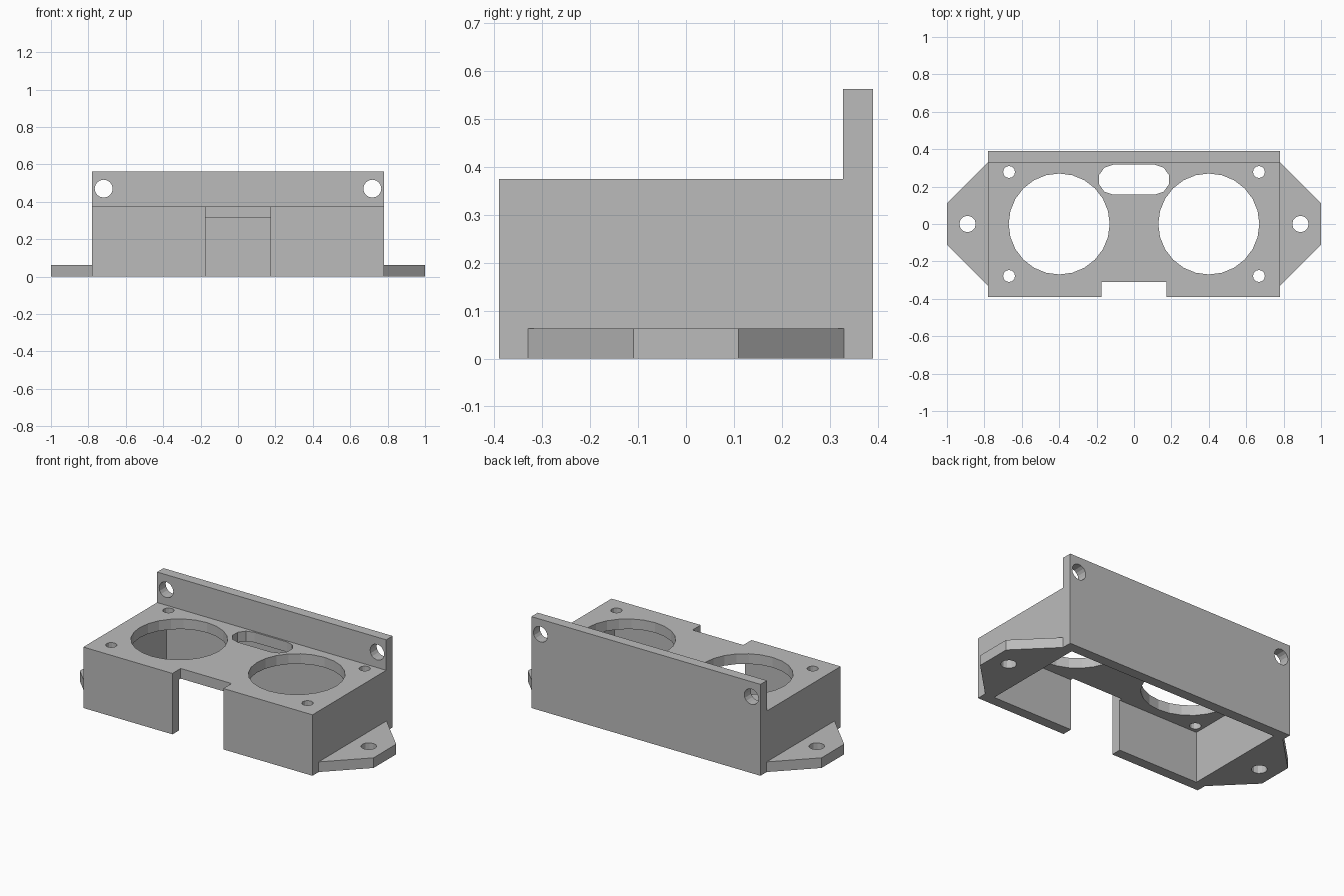
import bpy
import bmesh
from math import sin, cos, pi
from mathutils import Vector

cube = bpy.data.objects.get("Cube")
if cube:
    bpy.data.objects.remove(cube, do_unlink=True)

grey = bpy.data.materials.new("plain grey")
grey.use_nodes = True
colour = (0.5, 0.5, 0.5, 1)
grey.diffuse_color = colour
grey.node_tree.nodes["Principled BSDF"].inputs["Base Color"].default_value = colour

W, D, H = 0.78, 0.39, 0.375      # half width, half depth, deck height
T = 0.0625                       # wall thickness
TOP = 0.5625                     # top of back plate


def prism(name, outline, axis, lo, hi):
    """Extrude a 2D outline along x, y or z, from lo to hi."""
    def place(a, b, t):
        return {"x": (t, a, b), "y": (a, t, b), "z": (a, b, t)}[axis]
    bm = bmesh.new()
    base = bm.faces.new([bm.verts.new(place(a, b, lo)) for a, b in outline])
    moved = bmesh.ops.extrude_face_region(bm, geom=[base])["geom"]
    shift = Vector(place(0, 0, hi - lo))
    bmesh.ops.translate(bm, vec=shift, verts=[v for v in moved if isinstance(v, bmesh.types.BMVert)])
    bmesh.ops.recalc_face_normals(bm, faces=bm.faces)
    mesh = bpy.data.meshes.new(name)
    bm.to_mesh(mesh)
    bm.free()
    mesh.materials.append(grey)
    obj = bpy.data.objects.new(name, mesh)
    bpy.context.collection.objects.link(obj)
    return obj


def rect(x0, x1, y0, y1):
    return [(x0, y0), (x1, y0), (x1, y1), (x0, y1)]


def circle(x, y, r, n):
    return [(x + r * cos(2 * pi * i / n), y + r * sin(2 * pi * i / n)) for i in range(n)]


def combine(target, other, operation):
    """Apply a boolean and discard the helper object."""
    other.hide_render = True
    mod = target.modifiers.new("boolean", "BOOLEAN")
    mod.operation, mod.solver, mod.object = operation, "EXACT", other
    bpy.context.view_layer.update()
    graph = bpy.context.evaluated_depsgraph_get()
    mesh = bpy.data.meshes.new_from_object(target.evaluated_get(graph))
    target.modifiers.clear()
    target.data = mesh
    bpy.data.objects.remove(other, do_unlink=True)


# Housing with raised back plate, an L-shaped side profile
housing = prism("sensor_housing",
                [(-D, 0), (D, 0), (D, TOP), (D - T, TOP), (D - T, H), (-D, H)], "x", -W, W)

# Side mounting tabs
for s in (-1, 1):
    tab = [(s * 0.75, -0.33), (s * W, -0.33), (s, -0.11), (s, 0.11), (s * W, 0.33), (s * 0.75, 0.33)]
    combine(housing, prism("mounting_tab", tab, "z", 0, T), "UNION")

# Open underside and front cable notch
combine(housing, prism("cavity", rect(T - W, W - T, T - D, D - T), "z", -0.1, H - T), "DIFFERENCE")
combine(housing, prism("notch", rect(-0.173, 0.173, -0.5, -0.31), "z", -0.1, 0.5), "DIFFERENCE")

# Rounded slot in the deck
r, cx, cy = 0.08, 0.111, 0.237
arc = [(cx + r * cos(a * pi / 10), r * sin(a * pi / 10)) for a in (-5, -3, -1, 1, 3, 5)]
slot = [(x, cy + y) for x, y in arc] + [(-x, cy - y) for x, y in arc]
combine(housing, prism("slot", slot, "z", 0.2, 0.5), "DIFFERENCE")

# Large openings, screw holes, tab holes and back plate holes on both sides
for s in (-1, 1):
    holes = [(circle(s * 0.4, 0, 0.27, 24), "z", 0.2, 0.5),
             (circle(s * 0.668, 0.278, 0.032, 12), "z", 0.2, 0.5),
             (circle(s * 0.668, -0.278, 0.032, 12), "z", 0.2, 0.5),
             (circle(s * 0.89, 0, 0.044, 12), "z", -0.1, 0.2),
             (circle(s * 0.718, 0.47, 0.048, 16), "y", 0.2, 0.5)]
    for outline, axis, lo, hi in holes:
        combine(housing, prism("hole", outline, axis, lo, hi), "DIFFERENCE")

# Crisp flat faces
for face in housing.data.polygons:
    face.use_smooth = False
